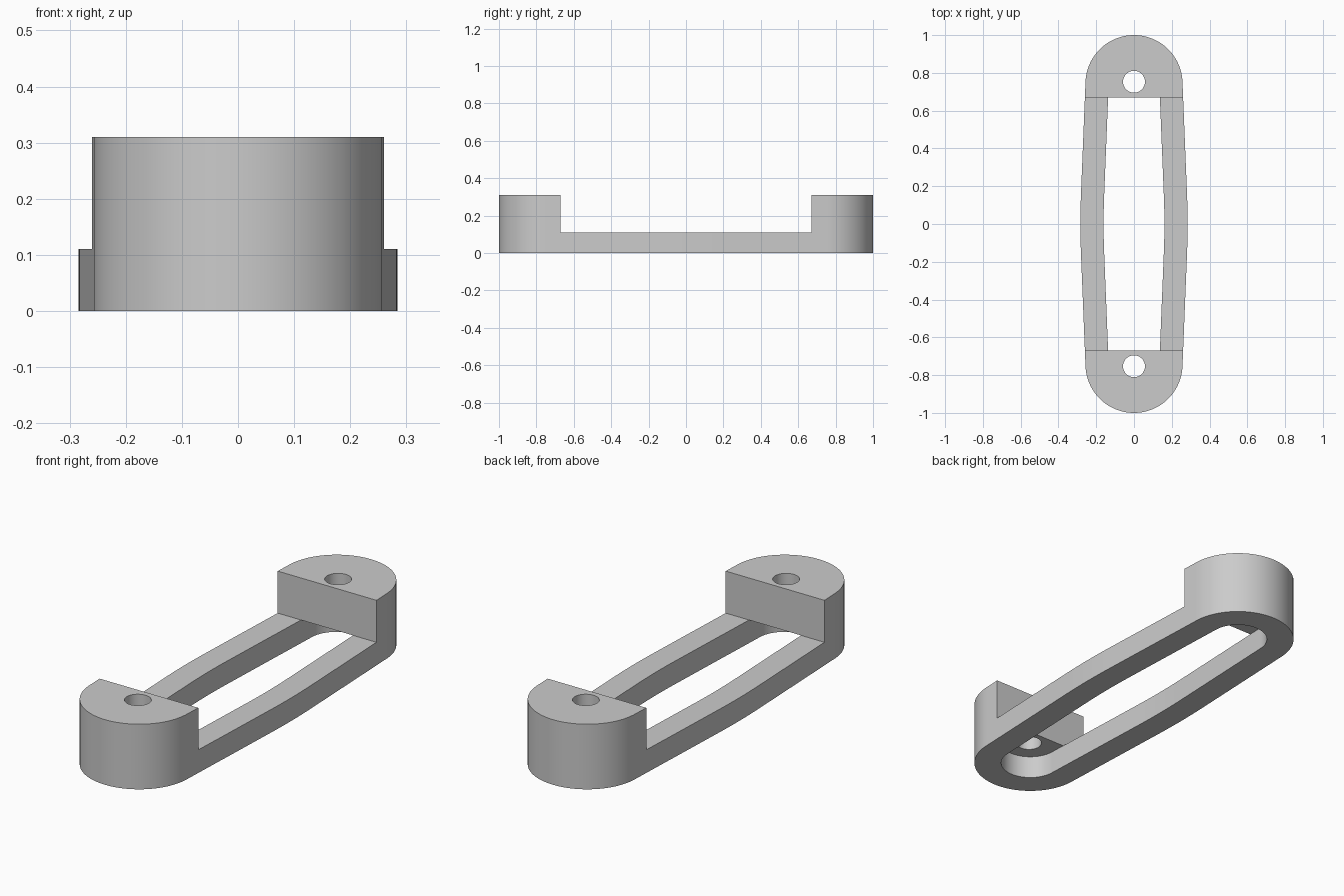
import bpy
import bmesh
import math

cube = bpy.data.objects.get("Cube")
if cube:
    bpy.data.objects.remove(cube, do_unlink=True)

BASE_Z, TOP_Z = 0.11, 0.31       # arm height, end block height
STEP_Y = 0.67                    # inner face of the end blocks
END_Y, END_R = 0.743, 0.257      # rounded ends
RIM = 0.123                      # wall thickness around the slot
HOLE_Y, HOLE_R = 0.753, 0.058
SLOPE, BEND = 0.0403, 0.15       # taper of the arms, half length of the soft bend


def half_width(y):
    y = abs(y)
    if y < BEND:
        return 0.284 - SLOPE * y * y / (2 * BEND)
    return 0.284 + SLOPE * BEND / 2 - SLOPE * y


def arm(inset):
    """Side of the outline at +x, running from front to back."""
    ys = [-STEP_Y] + [BEND * i / 4 for i in range(-4, 5)] + [STEP_Y]
    return [(half_width(y) - inset, y) for y in ys]


def end(inset, steps=40):
    """Rounded back end, running from +x to -x."""
    r, w = END_R - inset, half_width(STEP_Y) - inset
    arc = [(r * math.cos(math.pi * i / steps), END_Y + r * math.sin(math.pi * i / steps))
           for i in range(steps + 1)]
    return [(w, STEP_Y)] + arc + [(-w, STEP_Y)]


def turned(points):
    return [(-x, -y) for x, y in points]


def outline(inset):
    half = arm(inset) + end(inset)[1:-1]
    return half + turned(half)


bm = bmesh.new()


def cap(loops, z):
    """Flat face bounded by the first loop, with the others as holes."""
    edges = []
    for loop in loops:
        vs = [bm.verts.new((x, y, z)) for x, y in loop]
        edges += [bm.edges.new((vs[i - 1], vs[i])) for i in range(len(vs))]
    bmesh.ops.triangle_fill(bm, use_beauty=True, edges=edges)


def wall(points, z0, z1, closed=True):
    low = [bm.verts.new((x, y, z0)) for x, y in points]
    high = [bm.verts.new((x, y, z1)) for x, y in points]
    for i in range(0 if closed else 1, len(points)):
        bm.faces.new((low[i - 1], low[i], high[i], high[i - 1]))


# Slotted base frame
cap([outline(0), outline(RIM)], 0)
wall(outline(0), 0, BASE_Z)
wall(outline(RIM), 0, BASE_Z)

hole = [(HOLE_R * math.cos(math.tau * i / 32), HOLE_Y + HOLE_R * math.sin(math.tau * i / 32))
        for i in range(32)]

for place in (list, turned):
    # Arm top
    cap([place(arm(0) + arm(RIM)[::-1])], BASE_Z)
    # Raised end block with its screw hole
    outer, inner = place(end(0)), place(end(RIM))
    cap([inner, place(hole)], BASE_Z)
    cap([outer, place(hole)], TOP_Z)
    wall(outer, BASE_Z, TOP_Z, closed=False)
    wall(place(hole), BASE_Z, TOP_Z)
    # Flat inner face of the block
    face = [(*p, BASE_Z) for p in (outer[0], inner[0], inner[-1], outer[-1])]
    face += [(*p, TOP_Z) for p in (outer[-1], outer[0])]
    bm.faces.new([bm.verts.new(p) for p in face])

bmesh.ops.remove_doubles(bm, verts=bm.verts, dist=0.0001)
bmesh.ops.recalc_face_normals(bm, faces=bm.faces)

mesh = bpy.data.meshes.new("pull_handle")
bm.to_mesh(mesh)
bm.free()
handle = bpy.data.objects.new("pull_handle", mesh)
bpy.context.collection.objects.link(handle)

# Plain grey finish
grey = bpy.data.materials.new("plain_grey")
grey.use_nodes = True
colour = (0.6, 0.6, 0.6, 1)
grey.diffuse_color = colour
grey.node_tree.nodes["Principled BSDF"].inputs["Base Color"].default_value = colour
mesh.materials.append(grey)

bpy.ops.object.select_all(action='DESELECT')
handle.select_set(True)
bpy.context.view_layer.objects.active = handle
bpy.ops.object.shade_smooth_by_angle(angle=math.radians(30))
